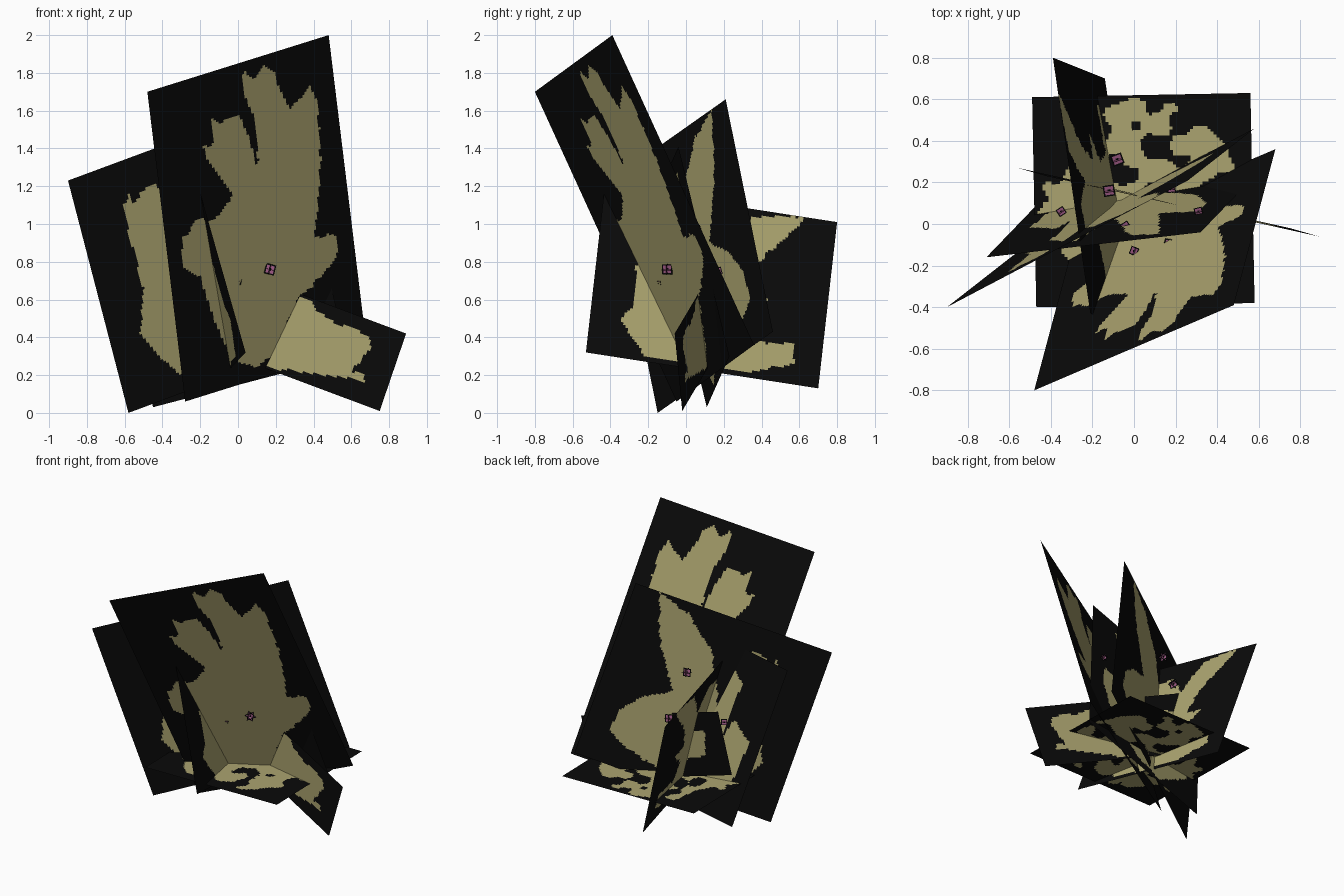
import bpy, math, random
from mathutils import Vector, Matrix, noise

if "Cube" in bpy.data.objects:
    bpy.data.objects.remove(bpy.data.objects["Cube"])

random.seed(4)


def mat(name, col):
    m = bpy.data.materials.new(name)
    m.diffuse_color = (*col, 1)
    m.use_nodes = True
    m.node_tree.nodes["Principled BSDF"].inputs["Base Color"].default_value = m.diffuse_color
    return m


BLACK = mat("black card", (0.003, 0.003, 0.003))
OLIVE = mat("olive leaf", (0.41, 0.37, 0.16))
PINK = mat("pink flower", (0.34, 0.10, 0.23))


def inside(px, py, poly):
    hit = False
    for (ax, ay), (bx, by) in zip(poly, poly[1:] + poly[:1]):
        if (ay > py) != (by > py) and px < ax + (py - ay) * (bx - ax) / (by - ay):
            hit = not hit
    return hit


def card(name, origin, u, v, rule, mats, cell=0.014):
    """Flat rectangular card; small cells are coloured by a rule on their centre."""
    o, u, v = Vector(origin), Vector(u), Vector(v)
    nu, nv = max(4, round(u.length / cell)), max(4, round(v.length / cell))
    verts = [o + u * (i / nu) + v * (j / nv) for j in range(nv + 1) for i in range(nu + 1)]
    faces, idx = [], []
    for j in range(nv):
        for i in range(nu):
            a = j * (nu + 1) + i
            faces.append((a, a + 1, a + nu + 2, a + nu + 1))
            c = o + u * ((i + .5) / nu) + v * ((j + .5) / nv)
            idx.append(1 if rule(c) else 0)
    me = bpy.data.meshes.new(name)
    me.from_pydata(verts, [], faces)
    for m in mats:
        me.materials.append(m)
    me.polygons.foreach_set("material_index", idx)
    ob = bpy.data.objects.new(name, me)
    bpy.context.collection.objects.link(ob)
    return ob


def leaf(poly, a, b):
    """Leaf outline drawn in the plane of axes a and b, with slightly ragged edges."""
    def rule(c):
        n = noise.noise(c * 25) * 0.012
        return inside(c[a] + n, c[b] - n, poly)
    return rule


LEAF = [BLACK, OLIVE]

# tall card leaning to the front
tall = [(.1, .24), (-.03, .28), (-.13, .5), (-.2, .72), (-.3, .78), (-.29, .92), (-.22, 1.03),
        (-.13, 1.02), (-.02, 1.15), (-.17, 1.35), (-.18, 1.42), (-.13, 1.4), (-.14, 1.56),
        (-.08, 1.53), (0, 1.58), (.06, 1.45), (.11, 1.28), (.09, 1.55), (.02, 1.72), (.03, 1.81),
        (.08, 1.77), (.13, 1.84), (.2, 1.81), (.2, 1.75), (.27, 1.62), (.35, 1.68), (.38, 1.73),
        (.42, 1.65), (.44, 1.3), (.41, .93), (.48, .95), (.53, .92), (.52, .82), (.4, .68),
        (.32, .62), (.2, .33)]
card("tall_leaf_card", (-.28, -.05, .06), (.96, .41, .30), (-.20, -.75, 1.64), leaf(tall, 0, 2), LEAF)

# low narrow card reaching right
low = [(.1, .28), (.17, .24), (.4, .21), (.67, .17), (.67, .21), (.6, .22), (.7, .33), (.7, .39),
       (.63, .44), (.52, .47), (.42, .54), (.38, .6), (.3, .62), (0, .65), (-.3, .72), (-.3, .55), (0, .4)]
card("low_leaf_card", (.75, -.02, .01), (-1.31, .29, .49), (.14, -.04, .41), leaf(low, 0, 2), LEAF)

# wide diagonal card
wide = [(-.2, .2), (-.3, .2), (-.42, .3), (-.52, .42), (-.5, .65), (-.58, .95), (-.6, 1.1), (-.58, 1.16),
        (-.55, 1.1), (-.5, 1.18), (-.43, 1.22), (-.35, 1.05), (-.25, .8), (-.2, 1.2), (-.06, 1.45),
        (.12, 1.6), (.11, 1.3), (.02, .9), (.2, .85), (.33, .75), (.38, .6), (.3, .5), (.2, .42), (0, .3)]
card("diagonal_leaf_card", (-.58, -.15, .0), (1.16, .61, .43), (-.32, -.25, 1.23), leaf(wide, 0, 2), LEAF)

# card running front to back
side = [(.05, .25), (-.22, .3), (-.35, .5), (-.28, .55), (-.26, .78), (-.05, .8), (-.05, 1.0), (.1, 1.0),
        (.2, .85), (.35, 1.04), (.65, 1.04), (.38, .8), (.3, .62), (.44, .6), (.3, .5), (.34, .37),
        (.57, .37), (.57, .26), (.33, .22)]
card("lengthwise_leaf_card", (.04, -.53, .32), (-.18, 1.23, -.19), (-.25, .10, .88), leaf(side, 1, 2), LEAF)

# inner card
inner = [(-.1, .15), (-.4, .3), (-.5, .6), (-.38, .75), (-.3, .6), (-.4, 1.0), (-.28, 1.12), (-.1, .7),
         (-.02, 1.2), (.12, 1.28), (.12, .8), (.3, .9), (.35, .75), (.3, .5), (.1, .25)]
card("inner_leaf_card", (-.45, .11, .03), (1.03, .12, .27), (-.26, -.27, 1.11), leaf(inner, 0, 2), LEAF)


# level card at the base with blotchy foliage
def blotches(c):
    r = math.hypot(c.x - .04, c.y - .12)
    n = noise.noise(Vector((c.x * 9, c.y * 9, 2.3)))
    return r < .47 + .06 * n and n > -.08


card("ground_foliage_card", (-.47, -.40, .33), (1.05, .02, 0), (-.02, 1.01, 0), blotches, LEAF)

# small flowers: three crossed cards, pink with dark rims
spots = [(-.08, .31, .80), (-.12, .16, 1.09), (-.35, .06, .75), (.31, .06, .97),
         (.18, .17, .75), (-.04, -.01, .95), (.17, -.10, .76), (0, -.13, .70)]
for i, p in enumerate(spots):
    p, s = Vector(p), .055 if i in (0, 1, 6) else .04
    rot = Matrix.Rotation(random.uniform(0, 1.5), 3, 'Z') @ Matrix.Rotation(.25, 3, 'X')
    ax = [rot @ Vector(e) * s for e in ((1, 0, 0), (0, 1, 0), (0, 0, 1))]
    for k in range(3):
        u, v = ax[k], ax[(k + 1) % 3]

        def petals(c, u=u, v=v):
            a, b = abs((c - p).dot(u)) / s ** 2, abs((c - p).dot(v)) / s ** 2
            return .07 < max(a, b) < .42 and min(a, b) > .06
        card(f"flower_{i}_petal_{k}", p - (u + v) / 2, u, v, petals, [BLACK, PINK], s / 8)
